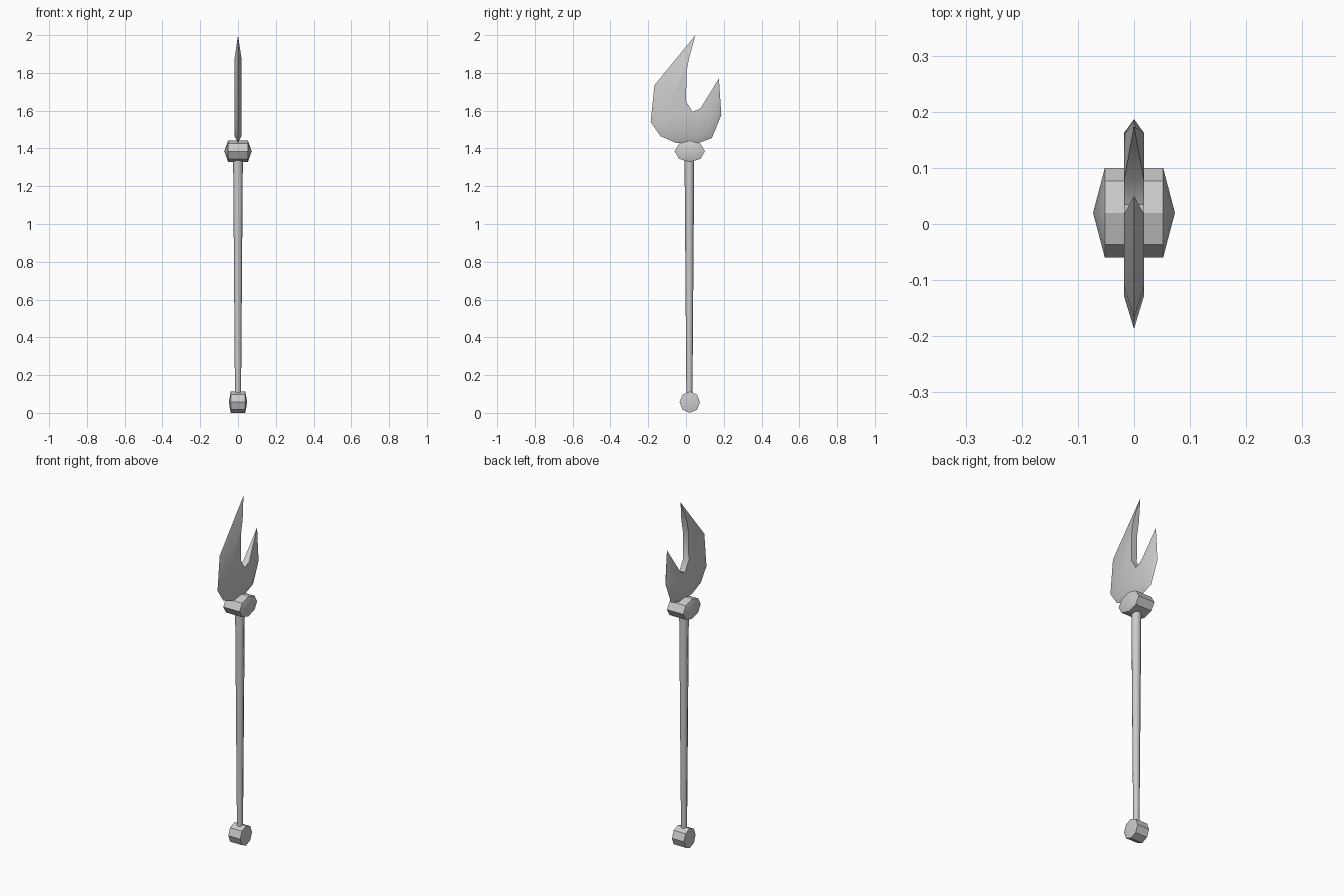
import bpy, bmesh, math

if "Cube" in bpy.data.objects:
    bpy.data.objects.remove(bpy.data.objects["Cube"])

CY = 0.02  # shaft axis offset in y


def finish(name, bm, angle=30):
    bmesh.ops.recalc_face_normals(bm, faces=bm.faces)
    me = bpy.data.meshes.new(name)
    bm.to_mesh(me)
    bm.free()
    ob = bpy.data.objects.new(name, me)
    bpy.context.collection.objects.link(ob)
    bpy.ops.object.select_all(action='DESELECT')
    ob.select_set(True)
    bpy.context.view_layer.objects.active = ob
    bpy.ops.object.shade_smooth_by_angle(angle=math.radians(angle))
    return ob


def barrel(name, z, ry, rz, half, tip):
    """Octagonal drum lying along x, with a shallow point at each end."""
    bm = bmesh.new()
    rings = []
    for s in (-1, 1):
        ring = [bm.verts.new((s * half, CY + ry * math.cos(i * math.tau / 8),
                              z + rz * math.sin(i * math.tau / 8))) for i in range(8)]
        apex = bm.verts.new((s * tip, CY, z))
        for i in range(8):
            bm.faces.new((ring[i], ring[(i + 1) % 8], apex))
        rings.append(ring)
    a, b = rings
    for i in range(8):
        j = (i + 1) % 8
        bm.faces.new((a[i], a[j], b[j], b[i]))
    return finish(name, bm)


# Pommel and collar
barrel("pommel", 0.057, 0.054, 0.057, 0.038, 0.049)
barrel("collar", 1.385, 0.08, 0.057, 0.052, 0.073)

# Tapered shaft
bm = bmesh.new()
bmesh.ops.create_cone(bm, cap_ends=True, segments=8, radius1=0.016, radius2=0.026, depth=1.3)
bmesh.ops.translate(bm, verts=bm.verts, vec=(0, CY - 0.002, 0.73))
finish("shaft", bm, 50)

# Two-pronged blade: sharp outer edge, bevel up to a flat side, blunt inner notch
TIP_A, TIP_B = (0.05, 2.0), (0.174, 1.77)
EDGE = [(-0.167, 1.735), (-0.187, 1.54), (-0.135, 1.465), (-0.055, 1.43),
        (0.07, 1.43), (0.137, 1.455), (0.187, 1.577)]
RIDGE = [(-0.11, 1.73), (-0.128, 1.56), (-0.1, 1.50), (-0.04, 1.465),
         (0.06, 1.465), (0.11, 1.485), (0.162, 1.585)]
NOTCH = [(0.077, 1.613), (0.035, 1.593), (0.0, 1.65), (0.003, 1.81), (0.017, 1.88)]
T = 0.018
bm = bmesh.new()


def row(points, x):
    return [bm.verts.new((x, y, z)) for y, z in points]


tip_a, tip_b = row([TIP_A, TIP_B], 0)
edge = row(EDGE, 0)
notches = []
for x in (-T, T):
    ridge, notch = row(RIDGE, x), row(NOTCH, x)
    notches.append(notch)
    bm.faces.new(ridge + notch)
    for i in range(len(edge) - 1):
        bm.faces.new((edge[i], edge[i + 1], ridge[i + 1], ridge[i]))
    bm.faces.new((tip_a, edge[0], ridge[0]))
    bm.faces.new((tip_a, ridge[0], notch[-1]))
    bm.faces.new((tip_b, edge[-1], ridge[-1]))
    bm.faces.new((tip_b, ridge[-1], notch[0]))
l, r = notches
for i in range(len(l) - 1):
    bm.faces.new((l[i], l[i + 1], r[i + 1], r[i]))
bm.faces.new((tip_a, l[-1], r[-1]))
bm.faces.new((tip_b, l[0], r[0]))
finish("blade", bm, 35)
